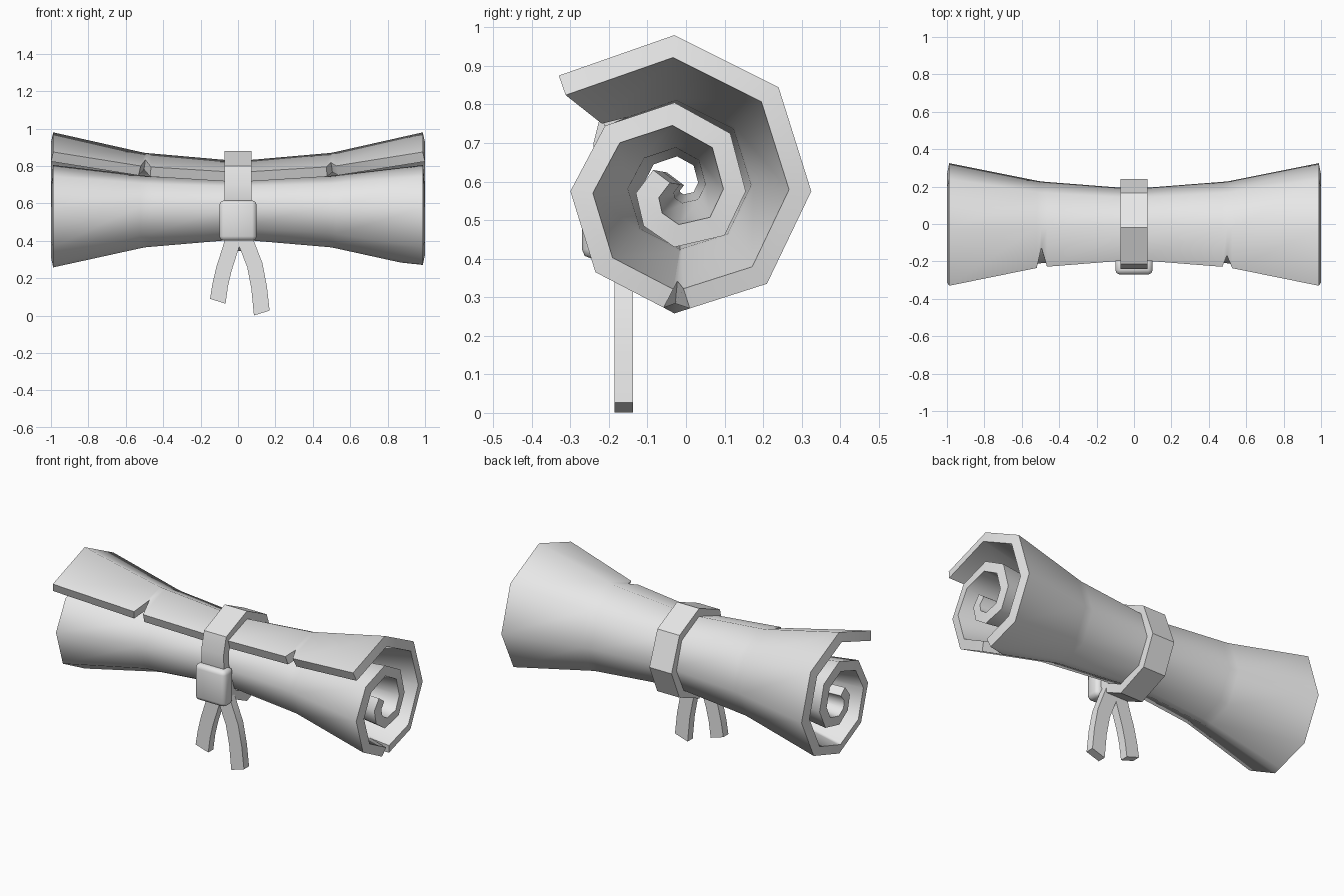
import bpy, bmesh, math
from mathutils import Vector

cube = bpy.data.objects.get("Cube")
if cube:
    bpy.data.objects.remove(cube)

grey = bpy.data.materials.new("plain_grey")
grey.use_nodes = True
grey.diffuse_color = (0.8, 0.8, 0.8, 1)
grey.node_tree.nodes["Principled BSDF"].inputs["Base Color"].default_value = (0.8, 0.8, 0.8, 1)


def finish(name, bm, angle, modifier=None, **settings):
    """Turn a bmesh into an object, apply one modifier and shade it."""
    mesh = bpy.data.meshes.new(name)
    bm.to_mesh(mesh)
    bm.free()
    obj = bpy.data.objects.new(name, mesh)
    bpy.context.collection.objects.link(obj)
    mesh.materials.append(grey)
    bpy.ops.object.select_all(action='DESELECT')
    obj.select_set(True)
    bpy.context.view_layer.objects.active = obj
    mod = obj.modifiers.new(modifier, modifier)
    for key, value in settings.items():
        setattr(mod, key, value)
    bpy.ops.object.modifier_apply(modifier=mod.name)
    bpy.ops.object.shade_smooth_by_angle(angle=math.radians(angle))
    return obj


def sheet(rows, closed=False):
    """Grid of quads through rows of points."""
    bm = bmesh.new()
    verts = [[bm.verts.new(p) for p in row] for row in rows]
    count = len(rows[0])
    for a, b in zip(verts, verts[1:]):
        for j in range(count if closed else count - 1):
            k = (j + 1) % count
            bm.faces.new((a[j], b[j], b[k], a[k]))
    return bm


# Rolled paper: a spiral that narrows to the waist
CENTRE = 0.615
END = 0.988
spiral = [(-0.33, 0.875), (-0.03, 0.98), (0.24, 0.845), (0.325, 0.575),
          (0.21, 0.335), (0.01, 0.271), (-0.03, 0.258), (-0.058, 0.273),
          (-0.235, 0.365), (-0.30, 0.575), (-0.21, 0.745), (-0.03, 0.805),
          (0.115, 0.725), (0.155, 0.575), (0.10, 0.46), (-0.03, 0.43),
          (-0.11, 0.485), (-0.13, 0.57), (-0.085, 0.63)]


def girth(x):
    x = abs(x)
    if x < 0.5:
        return 0.58 + 0.24 * x
    return 0.70 + 0.30 * (x - 0.5) / (END - 0.5)


def paper_point(x, y, z):
    s = girth(x)
    return Vector((x, y * s, CENTRE + (z - CENTRE) * s))


# Small tears along the loose edge: position -> depth along the flap
tears = {-0.495: 0.5, 0.497: 0.3}
rings = [-END, -0.52, -0.495, -0.465, 0, 0.472, 0.497, 0.525, END]
rows = []
for x in rings:
    row = [paper_point(x, y, z) for y, z in spiral]
    if x in tears:
        row[0] = row[0].lerp(row[1], tears[x])
    rows.append(row)
# Tear in the underside of the left end
rows[-1][6] = paper_point(0.87, *spiral[6])
finish("rolled_paper", sheet(rows), 60, 'SOLIDIFY',
       thickness=0.055, offset=-1, use_even_offset=True)

# Ribbon band around the waist
loop = [(-0.215, 0.80), (-0.02, 0.88), (0.165, 0.79), (0.24, 0.59),
        (0.165, 0.42), (-0.02, 0.345), (-0.16, 0.41), (-0.235, 0.575),
        (-0.24, 0.70)]
finish("ribbon_band",
       sheet([[(x, y, z) for y, z in loop] for x in (-0.073, 0.073)], True),
       30, 'SOLIDIFY', thickness=0.05, offset=-1, use_even_offset=True)

# Knot
bm = bmesh.new()
bmesh.ops.create_cube(bm, size=1)
for v in bm.verts:
    v.co = (v.co.x * 0.2, v.co.y * 0.09 - 0.225, v.co.z * 0.215 + 0.508)
finish("ribbon_knot", bm, 60, 'BEVEL', width=0.024, segments=2)

# Hanging ribbon ends
tails = {
    "left_ribbon_end": [(0.02, 0.45), (0.055, 0.36), (0.09, 0.27),
                        (0.113, 0.15), (0.127, 0.014)],
    "right_ribbon_end": [(-0.015, 0.45), (-0.04, 0.36), (-0.075, 0.25),
                         (-0.095, 0.165), (-0.108, 0.077)],
}
for name, path in tails.items():
    pts = [Vector((x, -0.161, z)) for x, z in path]
    edges = []
    for i, p in enumerate(pts):
        along = (pts[min(i + 1, len(pts) - 1)] - pts[max(i - 1, 0)]).normalized()
        side = Vector((-along.z, 0, along.x)) * 0.042
        # Slant the cut at the tip
        if i == len(pts) - 1:
            side.z = math.copysign(0.013, p.x)
        edges.append((p - side, p + side))
    finish(name, sheet(edges), 40, 'SOLIDIFY', thickness=0.048, offset=0)
